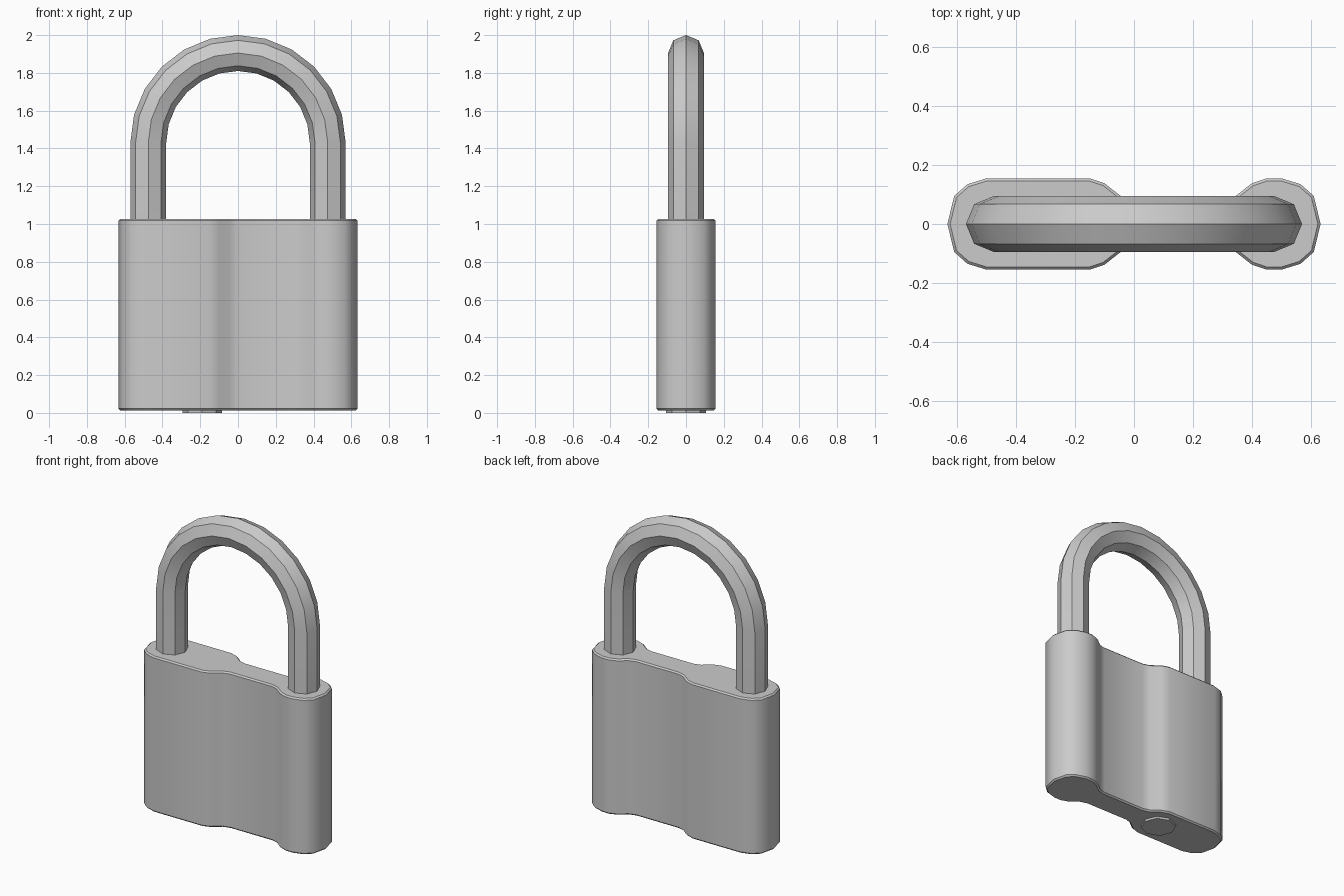
import bpy, bmesh
from math import sin, cos, pi, radians

if "Cube" in bpy.data.objects:
    bpy.data.objects.remove(bpy.data.objects["Cube"])


def make_object(name, bm):
    bmesh.ops.recalc_face_normals(bm, faces=bm.faces)
    mesh = bpy.data.meshes.new(name)
    bm.to_mesh(mesh)
    bm.free()
    obj = bpy.data.objects.new(name, mesh)
    bpy.context.collection.objects.link(obj)
    bpy.ops.object.select_all(action='DESELECT')
    obj.select_set(True)
    bpy.context.view_layer.objects.active = obj
    bpy.ops.object.shade_smooth_by_angle(angle=radians(42))
    return obj


def prism(name, outline, z0, z1, bevel=0):
    bm = bmesh.new()
    base = bm.faces.new([bm.verts.new((x, y, z0)) for x, y in outline])
    ext = bmesh.ops.extrude_face_region(bm, geom=[base], use_keep_orig=True)
    verts = [v for v in ext['geom'] if isinstance(v, bmesh.types.BMVert)]
    bmesh.ops.translate(bm, verts=verts, vec=(0, 0, z1 - z0))
    if bevel:
        rims = [e for e in bm.edges if abs(e.verts[0].co.z - e.verts[1].co.z) < 1e-5]
        bmesh.ops.bevel(bm, geom=rims, offset=bevel, segments=1, affect='EDGES')
    return make_object(name, bm)


# Body: half outline with two thick lobes and a thin neck, mirrored front to back
half = [(-0.61, 0.095), (-0.565, 0.135), (-0.5, 0.155),
        (-0.15, 0.155), (-0.10, 0.138), (-0.045, 0.095), (0.0, 0.082),
        (0.30, 0.082), (0.345, 0.095), (0.40, 0.138), (0.45, 0.155),
        (0.50, 0.155), (0.565, 0.135), (0.61, 0.095)]
outline = ([(-0.633, 0)] + half + [(0.633, 0)]
           + [(x, -y) for x, y in reversed(half)])
prism("lock_body", outline, 0.013, 1.027, 0.009)

# Key cylinder under the thick lobe
disc = [(-0.19 + 0.105 * cos(i * pi / 4), 0.105 * sin(i * pi / 4)) for i in range(8)]
prism("key_cylinder", disc, 0.0, 0.04)

# Shackle: octagonal tube swept over two legs and a half-circle bow
SIDES, BOW, R, TUBE = 8, 12, 0.475, 0.095
path = [(-R, 0.98, pi)]
for i in range(BOW + 1):
    a = pi - pi * i / BOW
    path.append((R * cos(a), 1.43 + R * sin(a), a))
path.append((R, 0.98, 0))
bm = bmesh.new()
rings = []
for x, z, a in path:
    ring = []
    for j in range(SIDES):
        t = 2 * pi * j / SIDES
        out = TUBE * cos(t)
        ring.append(bm.verts.new((x + out * cos(a), TUBE * sin(t), z + out * sin(a))))
    rings.append(ring)
for r0, r1 in zip(rings, rings[1:]):
    for j in range(SIDES):
        k = (j + 1) % SIDES
        bm.faces.new((r0[j], r0[k], r1[k], r1[j]))
bm.faces.new(rings[0])
bm.faces.new(rings[-1])
shackle = make_object("shackle", bm)
# The octagon corners turn 45 degrees, so smooth past that
bpy.ops.object.shade_smooth_by_angle(angle=radians(60))
